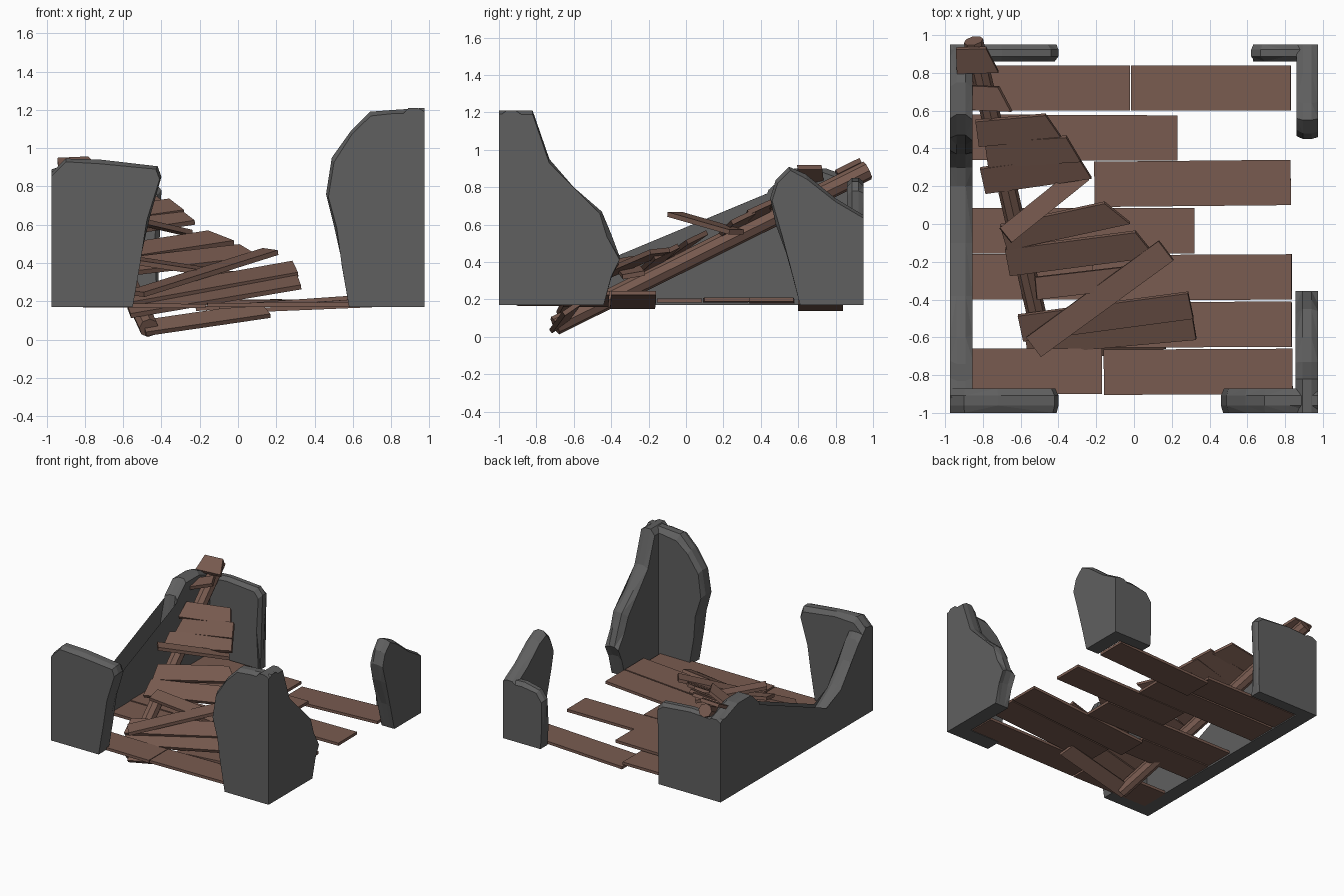
import bpy, bmesh, math, random
from mathutils import Vector, Matrix

random.seed(4)


def material(name, rgb):
    m = bpy.data.materials.new(name)
    m.diffuse_color = (*rgb, 1)
    return m


WOOD = material("wood", (0.19, 0.105, 0.08))
STONE = material("stone", (0.115, 0.115, 0.115))


def finish(name, bm, mat):
    bmesh.ops.recalc_face_normals(bm, faces=bm.faces)
    me = bpy.data.meshes.new(name)
    bm.to_mesh(me)
    bm.free()
    me.materials.append(mat)
    ob = bpy.data.objects.new(name, me)
    bpy.context.collection.objects.link(ob)
    return ob


def plank(name, a, b, width, thick=0.03, roll=0, skew=0.0):
    """Board from a to b; roll lifts its back edge, skew shortens the back end."""
    a, b = Vector(a), Vector(b)
    d = (b - a).normalized()
    side = Vector((0, 0, 1)).cross(d).normalized()
    side = Matrix.Rotation(math.radians(roll), 3, d) @ side
    up = d.cross(side)
    bm = bmesh.new()
    bmesh.ops.create_cube(bm, size=1)
    for v in bm.verts:
        x, y, z = v.co
        end = b - d * (skew if y > 0 else 0) if x > 0 else a
        v.co = end + side * y * width + up * z * thick
    finish(name, bm, WOOD)


Z0 = 0.17


def wall_arm(bm, profile, axis, outer, inner, corners):
    """Ruined wall slab: (u, z) outline run along an axis, rim chipped on both faces."""
    us = [p[0] for p in profile]
    mid = Vector(((corners[0] + sum(us) / len(us)) / 2, 0.3))
    rings = []
    for t, chip in ((0, 0.025), (0.3, 0.0), (0.7, 0.0), (1, 0.035)):
        ring = []
        for u, z in profile:
            p = Vector((u, z))
            at_corner = any(abs(u - c) < 0.001 for c in corners)
            q = p.copy()
            if chip and z > Z0 + 0.01:
                k = chip * random.uniform(0.6, 1.3)
                q = p + (mid - p).normalized() * k
                if z < 0.5:
                    q = p - Vector((0, k * 0.6))
                if at_corner:
                    q = Vector((u, p.y - k))
            w = outer + (inner - outer) * t
            co = (q.x, w, q.y) if axis == 'x' else (w, q.x, q.y)
            ring.append(bm.verts.new(co))
        rings.append(ring)
    n = len(profile)
    caps = [bm.faces.new(rings[0]), bm.faces.new(rings[-1])]
    sides = []
    for r, s in zip(rings, rings[1:]):
        for i in range(n):
            j = (i + 1) % n
            sides.append(bm.faces.new((r[i], r[j], s[j], s[i])))
    bmesh.ops.triangulate(bm, faces=caps + sides)


def wall(name, arms):
    bm = bmesh.new()
    for arm in arms:
        wall_arm(bm, *arm)
    finish(name, bm, STONE)


# Left wall with its two return arms, low in the middle
wall("left_wall", [
    ([(-0.975, Z0), (-0.975, 0.87), (-0.90, 0.945), (-0.72, 0.94), (-0.42, 0.905),
      (-0.40, 0.85), (-0.46, 0.64), (-0.51, 0.42), (-0.55, Z0)], 'x', -1.0, -0.87, [-0.975]),
    ([(-1.0, Z0), (-1.0, 0.87), (-0.93, 0.90), (-0.83, 0.80), (-0.74, 0.66), (-0.60, 0.52),
      (-0.38, 0.37), (-0.1, 0.30), (0.2, 0.265), (0.30, 0.30), (0.37, 0.40), (0.42, 0.57),
      (0.47, 0.80), (0.58, 0.90), (0.75, 0.90), (0.95, 0.83), (0.95, Z0)],
     'y', -0.975, -0.855, [-1.0, 0.95]),
    ([(-0.975, Z0), (-0.975, 0.83), (-0.7, 0.85), (-0.44, 0.83), (-0.40, 0.78),
      (-0.41, 0.5), (-0.42, Z0)], 'x', 0.95, 0.86, [-0.975]),
])

# Tall front right corner
wall("front_right_wall", [
    ([(0.975, Z0), (0.975, 1.21), (0.82, 1.20), (0.69, 1.19), (0.59, 1.09), (0.49, 0.95),
      (0.46, 0.76), (0.50, 0.60), (0.54, 0.42), (0.58, Z0)], 'x', -1.0, -0.87, [0.975]),
    ([(-1.0, Z0), (-1.0, 1.21), (-0.82, 1.21), (-0.73, 0.95), (-0.60, 0.80), (-0.45, 0.67),
      (-0.40, 0.55), (-0.355, 0.43), (-0.40, 0.34), (-0.44, Z0)], 'y', 0.975, 0.855, [-1.0]),
])

# Back right corner
wall("back_right_wall", [
    ([(0.975, Z0), (0.975, 0.65), (0.80, 0.66), (0.67, 0.63), (0.62, 0.56),
      (0.63, 0.35), (0.64, Z0)], 'x', 0.95, 0.86, [0.975]),
    ([(0.95, Z0), (0.95, 0.65), (0.80, 0.74), (0.64, 0.87), (0.55, 0.91), (0.48, 0.84),
      (0.45, 0.74), (0.48, 0.60), (0.56, 0.38), (0.61, Z0)], 'y', 0.975, 0.86, [0.95]),
])

# Floor boards: x start, x end, y start, y end, z start, z end
floor = [
    (-0.86, -0.02, 0.72, 0.72, 0.19, 0.19), (-0.015, 0.83, 0.72, 0.72, 0.15, 0.185),
    (-0.86, 0.23, 0.46, 0.455, 0.19, 0.20), (-0.21, 0.83, 0.21, 0.22, 0.195, 0.20),
    (-0.86, 0.32, -0.035, -0.035, 0.195, 0.195), (-0.86, -0.22, -0.28, -0.28, 0.19, 0.19),
    (-0.22, 0.835, -0.285, -0.28, 0.16, 0.235), (-0.10, 0.835, -0.535, -0.53, 0.17, 0.235),
    (-0.86, -0.17, -0.78, -0.78, 0.18, 0.175), (-0.16, 0.84, -0.785, -0.78, 0.18, 0.185),
]
for i, (x0, x1, y0, y1, z0, z1) in enumerate(floor):
    plank(f"floor_board_{i + 1}", (x0, y0, z0), (x1, y1, z1), 0.24, 0.022)

# Slanted stair beam
p0, p1 = Vector((-0.465, -0.70, 0.06)), Vector((-0.85, 0.97, 0.89))
bm = bmesh.new()
bmesh.ops.create_cone(bm, cap_ends=True, segments=8, radius1=0.052, radius2=0.052,
                      depth=(p1 - p0).length)
rot = (p1 - p0).to_track_quat('Z', 'Y').to_matrix().to_4x4()
bmesh.ops.transform(bm, matrix=Matrix.Translation((p0 + p1) / 2) @ rot, verts=bm.verts)
finish("stair_beam", bm, WOOD)

# Broken treads: start, end, width, roll, skew
treads = [
    ((-0.94, 0.865, 0.905), (-0.72, 0.87, 0.915), 0.145, 27, 0.06),
    ((-0.87, 0.67, 0.83), (-0.65, 0.66, 0.92), 0.13, 12, 0.07),
    ((-0.83, 0.48, 0.70), (-0.39, 0.52, 0.74), 0.15, 27, 0.07),
    ((-0.78, 0.37, 0.63), (-0.29, 0.40, 0.70), 0.15, 27, 0.06),
    ((-0.80, 0.23, 0.56), (-0.24, 0.31, 0.645), 0.15, 27, 0.05),
    ((-0.68, -0.06, 0.655), (-0.27, 0.27, 0.56), 0.10, 0, 0.0),
    ((-0.69, -0.07, 0.44), (-0.04, 0.07, 0.54), 0.15, 27, 0.10),
    ((-0.67, -0.20, 0.37), (0.10, -0.10, 0.46), 0.16, 27, 0.08),
    ((-0.52, -0.34, 0.41), (0.0, -0.28, 0.33), 0.12, 10, 0.0),
    ((-0.53, -0.65, 0.24), (0.17, -0.14, 0.46), 0.13, 5, 0.0),
    ((-0.60, -0.55, 0.21), (0.30, -0.43, 0.37), 0.15, 24, 0.0),
    ((-0.57, -0.63, 0.15), (0.32, -0.55, 0.30), 0.13, 24, 0.0),
    ((-0.49, -0.68, 0.06), (0.16, -0.61, 0.155), 0.11, 35, 0.03),
]
for i, (a, b, w, roll, skew) in enumerate(treads):
    plank(f"stair_tread_{i + 1}", a, b, w, 0.026, roll, skew)
